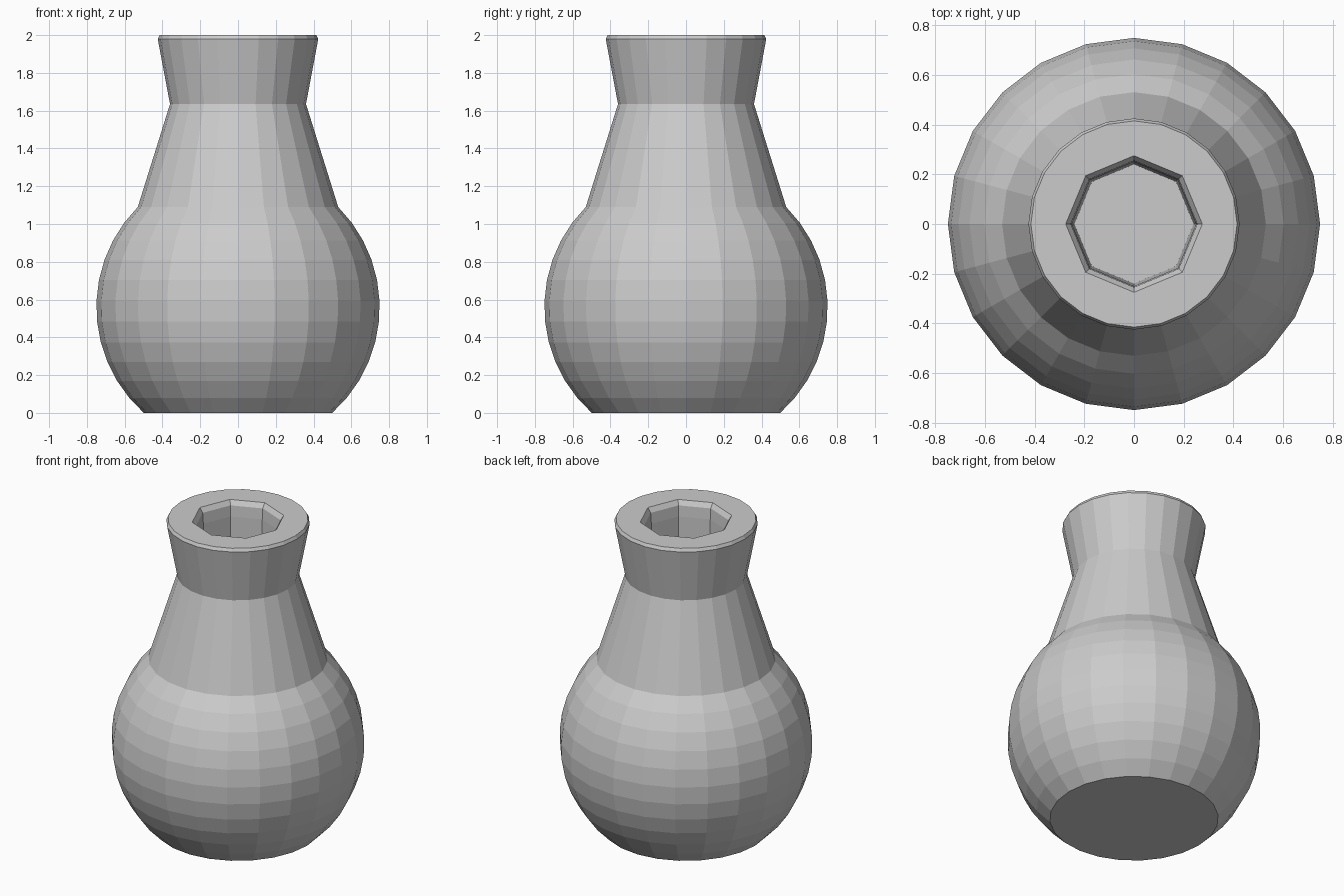
import bpy, bmesh, math

if "Cube" in bpy.data.objects:
    bpy.data.objects.remove(bpy.data.objects["Cube"])

SIDES, BORE_SIDES = 24, 8


def ring(bm, r, z, n):
    return [bm.verts.new((r * math.cos(2 * math.pi * i / n),
                          r * math.sin(2 * math.pi * i / n), z)) for i in range(n)]


def skin(bm, profile, n):
    # stack rings along an (r, z) profile and join them with quads
    rings = [ring(bm, r, z, n) for r, z in profile]
    for a, b in zip(rings, rings[1:]):
        for i in range(n):
            j = (i + 1) % n
            bm.faces.new((a[i], a[j], b[j], b[i]))
    return rings[0], rings[-1]


bm = bmesh.new()

# round belly, sloping shoulder and flared lip
R, CZ = 0.75, 0.56
lo, hi = math.asin(-CZ / R), math.asin(0.53 / R)
steps = 11
belly = [(R * math.cos(lo + (hi - lo) * k / steps),
          CZ + R * math.sin(lo + (hi - lo) * k / steps)) for k in range(steps + 1)]
outer = belly + [(0.36, 1.635), (0.425, 1.98), (0.415, 2.0)]
base, lip = skin(bm, outer, SIDES)
bm.faces.new(base[::-1])

# eight-sided bore with a softened edge
bore = [(0.275, 2.0), (0.255, 1.97), (0.25, 1.9), (0.24, 0.5)]
mouth, floor = skin(bm, bore, BORE_SIDES)
bm.faces.new(floor)

# flat rim between the round lip and the bore
q = SIDES // BORE_SIDES
for i in range(BORE_SIDES):
    arc = [lip[(i * q + k) % SIDES] for k in range(q + 1)]
    bm.faces.new(arc + [mouth[(i + 1) % BORE_SIDES], mouth[i]])

bmesh.ops.recalc_face_normals(bm, faces=bm.faces)
mesh = bpy.data.meshes.new("vase")
bm.to_mesh(mesh)
bm.free()
bpy.context.collection.objects.link(bpy.data.objects.new("vase", mesh))
